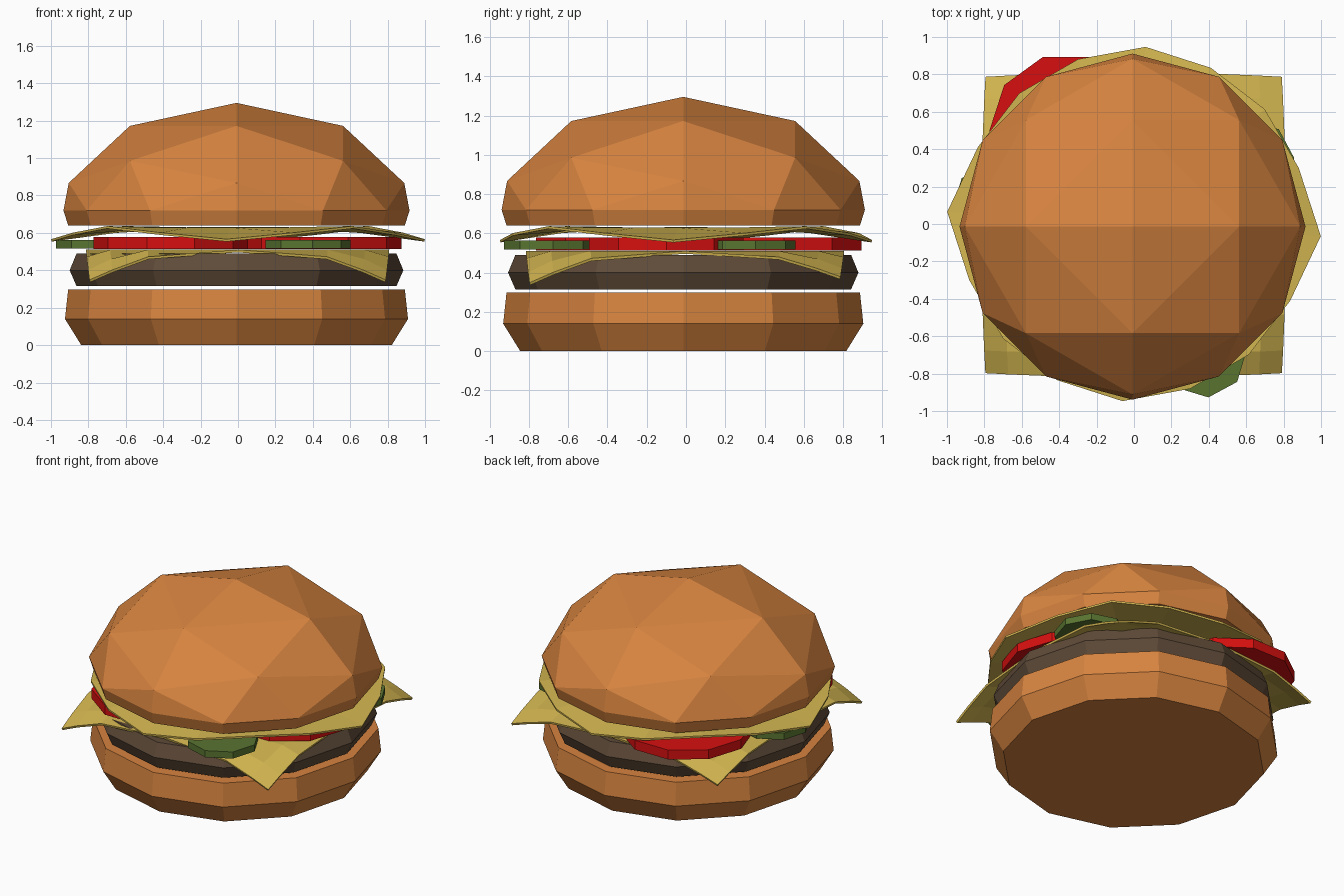
import bpy, bmesh, math

if "Cube" in bpy.data.objects:
    bpy.data.objects.remove(bpy.data.objects["Cube"])

def material(name, rgb):
    m = bpy.data.materials.new(name)
    m.diffuse_color = (*rgb, 1)
    m.use_nodes = True
    m.node_tree.nodes["Principled BSDF"].inputs["Base Color"].default_value = m.diffuse_color
    return m

BUN = material("toasted bun", (0.68, 0.23, 0.05))
MEAT = material("grilled meat", (0.115, 0.07, 0.04))
CHEESE = material("yellow cheese", (0.64, 0.46, 0.08))
TOMATO = material("tomato red", (0.68, 0.005, 0.005))
PICKLE = material("pickle green", (0.10, 0.175, 0.03))

def finish(bm, name, mat):
    bmesh.ops.recalc_face_normals(bm, faces=bm.faces)
    me = bpy.data.meshes.new(name)
    bm.to_mesh(me)
    bm.free()
    me.materials.append(mat)
    ob = bpy.data.objects.new(name, me)
    bpy.context.collection.objects.link(ob)
    return ob

def ring(r, z, n, cx=0, cy=0, turn=0):
    return [(cx + r * math.cos(turn + i * math.tau / n),
             cy + r * math.sin(turn + i * math.tau / n), z) for i in range(n)]

def lathe(name, mat, profile, n, cx=0, cy=0, turn=0):
    """Capped stack of n-sided rings; profile holds (radius, z)."""
    bm = bmesh.new()
    rings = [[bm.verts.new(p) for p in ring(r, z, n, cx, cy, turn)] for r, z in profile]
    for a, b in zip(rings, rings[1:]):
        for i in range(n):
            j = (i + 1) % n
            bm.faces.new((a[i], a[j], b[j], b[i]))
    bm.faces.new(rings[0][::-1])
    bm.faces.new(rings[-1])
    return finish(bm, name, mat)

CX, CY = -0.008, -0.014

# Bottom bun and patty
lathe("bottom_bun", BUN, [(0.83, 0), (0.917, 0.14), (0.90, 0.298)], 12, CX, CY)
lathe("patty", MEAT, [(0.855, 0.315), (0.892, 0.40), (0.855, 0.49)], 12, CX, CY)

# Top bun: faceted dome as a convex hull of its corner points
pts = ring(0.90, 0.64, 12) + ring(0.925, 0.72, 12) + ring(0.897, 0.867, 4)
pts += ring(0.57, 1.172, 4) + ring(0.57 * math.sqrt(2), 0.985, 4, turn=math.pi / 4)
pts.append((0, 0, 1.295))
bm = bmesh.new()
for x, y, z in pts:
    bm.verts.new((x + CX, y + CY, z))
bmesh.ops.convex_hull(bm, input=bm.verts)
bmesh.ops.dissolve_limit(bm, angle_limit=0.01, verts=bm.verts, edges=bm.edges)
finish(bm, "top_bun", BUN)

def thicken(ob, t):
    mod = ob.modifiers.new("thickness", 'SOLIDIFY')
    mod.thickness = t
    mod.offset = 0

# Lower cheese slice: square sheet with corners folded over the patty
steps = [-0.81, -0.68, -0.48, 0, 0.48, 0.68, 0.81]
bm = bmesh.new()
grid = []
for y in steps:
    row = []
    for x in steps:
        r = math.hypot(x, y)
        fold = max(0, (r - 0.88) / 0.265)
        depth = 0.16 if y < 0 else 0.13
        pull = 1 - 0.025 * fold
        row.append(bm.verts.new((x * pull - 0.002, y * pull - 0.005, 0.503 - depth * fold)))
    grid.append(row)
for a, b in zip(grid, grid[1:]):
    for i in range(len(steps) - 1):
        bm.faces.new((a[i], a[i + 1], b[i + 1], b[i]))
thicken(finish(bm, "lower_cheese", CHEESE), 0.014)

# Tomato slices
for i, (x, y) in enumerate([(-0.36, 0.50), (-0.36, -0.37), (0.46, -0.10)]):
    lathe(f"tomato_slice_{i + 1}", TOMATO, [(0.413, 0.513), (0.413, 0.578)], 10, x, y)

# Pickle slices
for i, (x, y) in enumerate([(0.375, -0.70), (0.63, 0.33), (-0.745, 0.10)]):
    lathe(f"pickle_slice_{i + 1}", PICKLE, [(0.228, 0.517), (0.228, 0.563)], 8, x, y, 0.1)

# Upper cheese slice: wavy sheet with four drooping tips
N = 16
bm = bmesh.new()
mid = bm.verts.new((0, 0, 0.625))
inner = [bm.verts.new(p) for p in ring(0.6, 0.622, N, turn=-0.065)]
outer = []
for i in range(N):
    a = i * math.tau / N - 0.065
    r = 0.93
    if i % 4 == 0:
        r = 1.0 if i % 8 == 0 else 0.948
    wave = math.cos(i * math.tau / 4)
    outer.append(bm.verts.new((r * math.cos(a), r * math.sin(a), 0.595 - 0.035 * wave)))
for i in range(N):
    j = (i + 1) % N
    bm.faces.new((mid, inner[i], inner[j]))
    bm.faces.new((inner[i], outer[i], outer[j], inner[j]))
thicken(finish(bm, "upper_cheese", CHEESE), 0.013)
